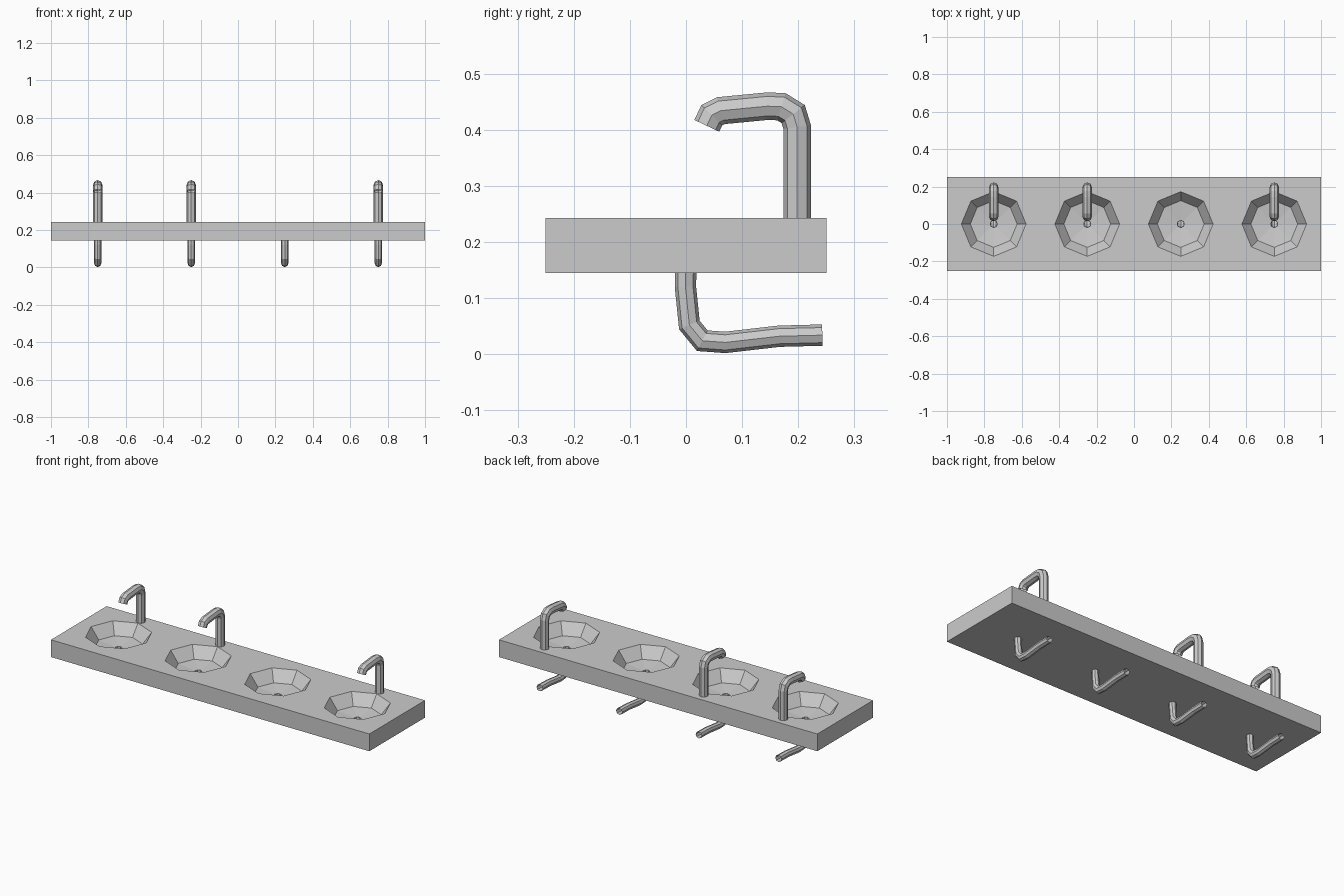
import bpy, bmesh, math
from mathutils import Vector

cube = bpy.data.objects.get("Cube")
if cube:
    bpy.data.objects.remove(cube, do_unlink=True)

TOP, BOTTOM = 0.243, 0.145
HALF = 0.25
CENTRES = (-0.75, -0.25, 0.25, 0.75)

grey = bpy.data.materials.new("plain grey")
grey.use_nodes = True
colour = (0.6, 0.6, 0.6, 1)
grey.diffuse_color = colour
grey.node_tree.nodes["Principled BSDF"].inputs["Base Color"].default_value = colour


def add_object(name, bm):
    mesh = bpy.data.meshes.new(name)
    bm.to_mesh(mesh)
    bm.free()
    mesh.materials.append(grey)
    obj = bpy.data.objects.new(name, mesh)
    bpy.context.collection.objects.link(obj)
    return obj


def bridge(bm, a, b):
    for i in range(len(a)):
        j = (i + 1) % len(a)
        bm.faces.new((a[i], a[j], b[j], b[i]))


def octagon(bm, cx, radius, z):
    return [bm.verts.new((cx + radius * math.cos(i * math.pi / 4),
                          radius * math.sin(i * math.pi / 4), z)) for i in range(8)]


def square(bm, cx, z):
    # Corners and edge midpoints, matching the octagon's order
    return [bm.verts.new((cx + HALF * round(math.cos(i * math.pi / 4)),
                          HALF * round(math.sin(i * math.pi / 4)), z)) for i in range(8)]


def build_counter():
    bm = bmesh.new()
    for cx in CENTRES:
        # Top surface, sloping bowl wall and shallow floor down to the drain
        upper, lower = square(bm, cx, TOP), square(bm, cx, BOTTOM)
        rings = [upper, octagon(bm, cx, 0.173, TOP),
                 octagon(bm, cx, 0.125, 0.18), octagon(bm, cx, 0.019, 0.168)]
        for a, b in zip(rings, rings[1:]):
            bridge(bm, a, b)
        # Underside, left open where the drain leaves
        bridge(bm, octagon(bm, cx, 0.018, BOTTOM), lower)
        # Outer walls only, none between neighbouring basins
        for i in range(8):
            j = (i + 1) % 8
            mid = (upper[i].co + upper[j].co) / 2
            if abs(mid.y) > 0.24 or abs(mid.x) > 0.99:
                bm.faces.new((upper[j], upper[i], lower[i], lower[j]))
    bmesh.ops.remove_doubles(bm, verts=bm.verts, dist=0.0005)
    bmesh.ops.recalc_face_normals(bm, faces=bm.faces)
    return add_object("basin_counter", bm)


def build_pipe(name, cx, path, radius, sides=8):
    # Open tube swept along a path of (y, z) points
    bm = bmesh.new()
    points = [Vector((0, y, z)) for y, z in path]
    side = Vector((1, 0, 0))
    previous = None
    for i, p in enumerate(points):
        into = (p - points[i - 1]).normalized() if i else None
        out = (points[i + 1] - p).normalized() if i + 1 < len(points) else None
        tangent = ((into or out) + (out or into)).normalized()
        normal = tangent.cross(side)
        stretch = 1 / max(0.8, tangent.dot(into or out))
        ring = []
        for k in range(sides):
            a = 2 * math.pi * k / sides
            offset = side * math.cos(a) + normal * math.sin(a) * stretch
            ring.append(bm.verts.new(p + offset * radius + Vector((cx, 0, 0))))
        if previous:
            bridge(bm, previous, ring)
        previous = ring
    bmesh.ops.recalc_face_normals(bm, faces=bm.faces)
    return add_object(name, bm)


TAP_PATH = [(0.198, 0.24), (0.198, 0.405), (0.191, 0.428), (0.17, 0.441),
            (0.145, 0.442), (0.062, 0.434), (0.046, 0.426), (0.037, 0.407)]
DRAIN_PATH = [(0, 0.168), (-0.001, 0.12), (0.006, 0.052), (0.029, 0.024),
              (0.07, 0.021), (0.166, 0.032), (0.243, 0.034)]

build_counter()
for n, cx in enumerate(CENTRES, 1):
    build_pipe(f"drain_pipe_{n}", cx, DRAIN_PATH, 0.019)
    # The third basin has no tap
    if n != 3:
        build_pipe(f"tap_{n}", cx, TAP_PATH, 0.0245)
